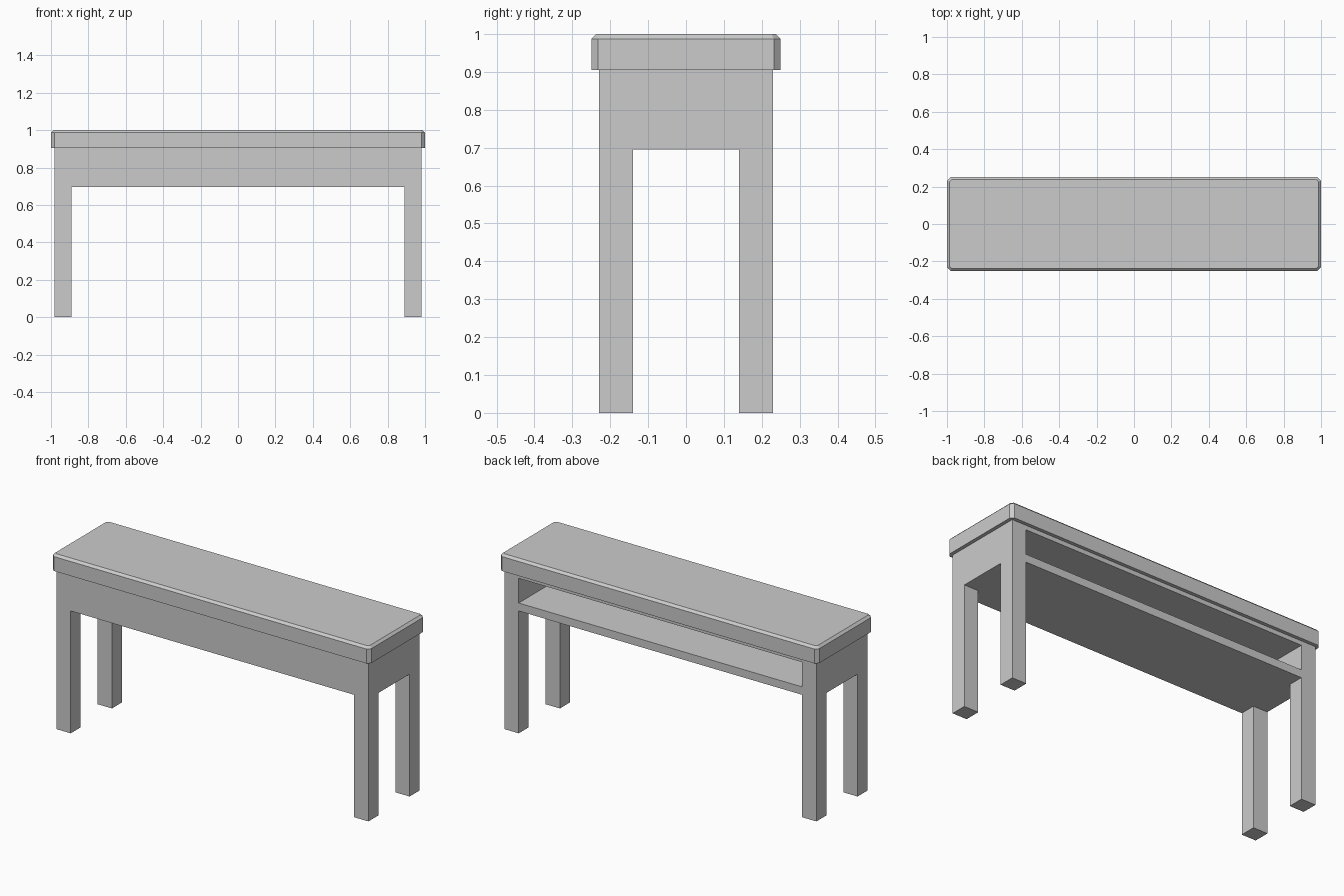
import bpy
import bmesh

default = bpy.data.objects.get("Cube")
if default:
    bpy.data.objects.remove(default, do_unlink=True)

# One plain grey for the whole bench
GREY = (0.6, 0.6, 0.6, 1.0)
grey = bpy.data.materials.new("plain grey")
grey.use_nodes = True
grey.diffuse_color = GREY
grey.node_tree.nodes["Principled BSDF"].inputs["Base Color"].default_value = GREY


def finish(name, bm):
    bmesh.ops.recalc_face_normals(bm, faces=bm.faces)
    mesh = bpy.data.meshes.new(name)
    bm.to_mesh(mesh)
    bm.free()
    mesh.materials.append(grey)
    obj = bpy.data.objects.new(name, mesh)
    bpy.context.collection.objects.link(obj)
    return obj


def box(name, x, y, z):
    """Box from (low, high) ranges on each axis."""
    bm = bmesh.new()
    bmesh.ops.create_cube(bm, size=1)
    for v in bm.verts:
        for i, (low, high) in enumerate((x, y, z)):
            v.co[i] = high if v.co[i] > 0 else low
    return finish(name, bm)


# Main dimensions
BX, BY = 0.98, 0.23           # body half width and half depth
LEG = 0.09                    # leg thickness
BASE, SEAT, TOP = 0.695, 0.905, 1.0
SHELF, CEILING = 0.74, 0.88   # opening of the rear compartment
IX, IY = BX - LEG, BY - LEG

# Body with a compartment open at the back
body = box("body", (-BX, BX), (-BY, BY), (BASE, SEAT))
cutter = box("compartment_cutter", (-IX, IX), (-BY + 0.045, BY + 0.1), (SHELF, CEILING))
cutter.hide_render = True
cutter.hide_viewport = True
cut = body.modifiers.new("compartment", "BOOLEAN")
cut.operation = "DIFFERENCE"
cut.solver = "EXACT"
cut.object = cutter

# Legs run flush with the body corners
for side, sx in (("left", 1), ("right", -1)):
    for end, sy in (("front", -1), ("back", 1)):
        box(f"{end}_{side}_leg", sorted((sx * IX, sx * BX)),
            sorted((sy * IY, sy * BY)), (0, BASE))


# Seat slab with clipped corners and a chamfered top rim
def clipped_ring(bm, hx, hy, clip, z):
    ring = []
    for sx, sy in ((1, 1), (-1, 1), (-1, -1), (1, -1)):
        pair = [(sx * hx, sy * (hy - clip)), (sx * (hx - clip), sy * hy)]
        if sx * sy < 0:
            pair.reverse()
        ring += [bm.verts.new((x, y, z)) for x, y in pair]
    return ring


bm = bmesh.new()
RIM, CLIP = 0.013, 0.018
rings = [clipped_ring(bm, 1.0, 0.25, CLIP, SEAT),
         clipped_ring(bm, 1.0, 0.25, CLIP, TOP - RIM),
         clipped_ring(bm, 1.0 - RIM, 0.25 - RIM, CLIP * 0.6, TOP)]
bm.faces.new(rings[0])
bm.faces.new(rings[-1])
for low, high in zip(rings, rings[1:]):
    for i in range(len(low)):
        j = (i + 1) % len(low)
        bm.faces.new((low[i], low[j], high[j], high[i]))
finish("seat_top", bm)
